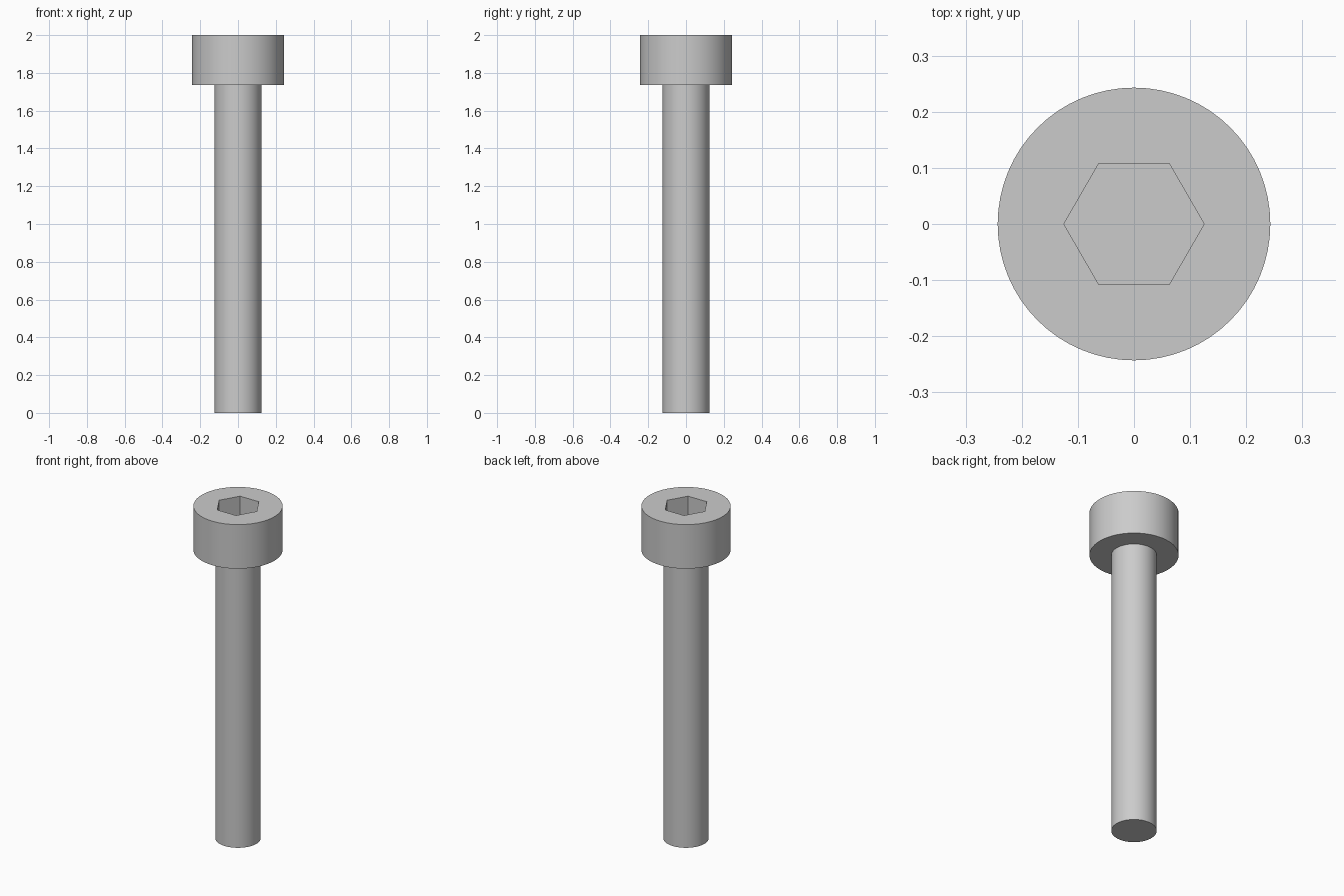
import bpy
import bmesh
import math
from mathutils import Matrix

cube = bpy.data.objects.get("Cube")
if cube:
    bpy.data.objects.remove(cube, do_unlink=True)

SIDES = 64
SHANK_RADIUS = 0.124
HEAD_RADIUS = 0.243
HEAD_BOTTOM = 1.735
TOP = 2.0
SOCKET_RADIUS = 0.125
SOCKET_FLOOR = 1.86

steel = bpy.data.materials.new("grey steel")
steel.use_nodes = True
colour = (0.6, 0.6, 0.6, 1.0)
steel.diffuse_color = colour
steel.node_tree.nodes["Principled BSDF"].inputs["Base Color"].default_value = colour


def ring(bm, radius, z, sides=SIDES):
    """Closed loop of edges at height z, first corner on +x."""
    verts = [bm.verts.new((radius * math.cos(math.tau * i / sides),
                           radius * math.sin(math.tau * i / sides), z))
             for i in range(sides)]
    return [bm.edges.new((verts[i - 1], verts[i])) for i in range(sides)]


def wall(bm, lower, upper):
    bmesh.ops.bridge_loops(bm, edges=lower + upper)


def fill(bm, edges):
    bmesh.ops.triangle_fill(bm, edges=edges, use_beauty=True, use_dissolve=False)


def finish(bm, name):
    bmesh.ops.recalc_face_normals(bm, faces=bm.faces)
    mesh = bpy.data.meshes.new(name)
    bm.to_mesh(mesh)
    bm.free()
    mesh.materials.append(steel)
    obj = bpy.data.objects.new(name, mesh)
    bpy.context.collection.objects.link(obj)
    bpy.ops.object.select_all(action='DESELECT')
    obj.select_set(True)
    bpy.context.view_layer.objects.active = obj
    bpy.ops.object.shade_smooth_by_angle(angle=math.radians(30))


# Shank: plain round rod
bm = bmesh.new()
bmesh.ops.create_cone(bm, cap_ends=True, segments=SIDES,
                      radius1=SHANK_RADIUS, radius2=SHANK_RADIUS, depth=HEAD_BOTTOM,
                      matrix=Matrix.Translation((0, 0, HEAD_BOTTOM / 2)))
finish(bm, "shank")

# Head: cylinder with a hexagonal socket sunk into its top
bm = bmesh.new()
base = ring(bm, HEAD_RADIUS, HEAD_BOTTOM)
rim = ring(bm, HEAD_RADIUS, TOP)
socket_rim = ring(bm, SOCKET_RADIUS, TOP, 6)
socket_floor = ring(bm, SOCKET_RADIUS, SOCKET_FLOOR, 6)
wall(bm, base, rim)
wall(bm, socket_floor, socket_rim)
fill(bm, rim + socket_rim)
fill(bm, base)
fill(bm, socket_floor)
finish(bm, "socket_head")
